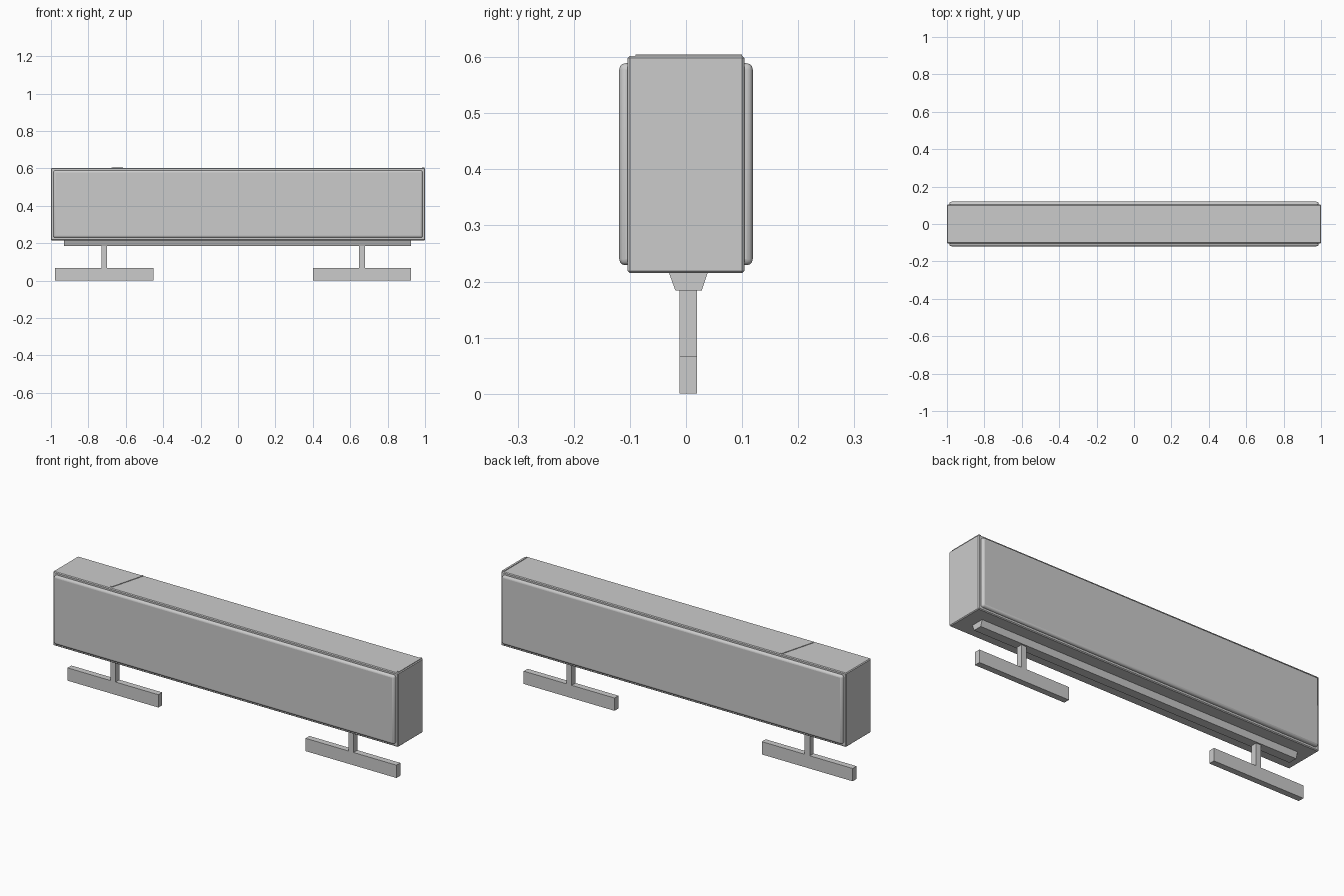
import bpy, bmesh
from mathutils import Vector

cube = bpy.data.objects.get("Cube")
if cube:
    bpy.data.objects.remove(cube, do_unlink=True)

grey = bpy.data.materials.new("light_grey")
grey.use_nodes = True
colour = (0.6, 0.6, 0.6, 1)
grey.diffuse_color = colour
grey.node_tree.nodes["Principled BSDF"].inputs["Base Color"].default_value = colour


def finish(name, bm):
    bmesh.ops.recalc_face_normals(bm, faces=bm.faces)
    mesh = bpy.data.meshes.new(name)
    bm.to_mesh(mesh)
    bm.free()
    mesh.materials.append(grey)
    obj = bpy.data.objects.new(name, mesh)
    bpy.context.collection.objects.link(obj)
    return obj


def prism(name, outline, offset):
    """Extrude a flat outline along an offset vector."""
    bm = bmesh.new()
    face = bm.faces.new([bm.verts.new(p) for p in outline])
    top = bmesh.ops.extrude_face_region(bm, geom=[face])["geom"]
    verts = [v for v in top if isinstance(v, bmesh.types.BMVert)]
    bmesh.ops.translate(bm, verts=verts, vec=Vector(offset))
    return finish(name, bm)


def box(name, x, y, z):
    outline = [(x[0], y[0], z[0]), (x[1], y[0], z[0]),
               (x[1], y[1], z[0]), (x[0], y[1], z[0])]
    return prism(name, outline, (0, 0, z[1] - z[0]))


def bevel(obj, width, segments):
    mod = obj.modifiers.new("edge_bevel", "BEVEL")
    mod.width = width
    mod.segments = segments
    mod.limit_method = "ANGLE"


# Long main housing with slim chamfers
housing = box("housing", (-1, 1), (-0.104, 0.104), (0.215, 0.602))
bevel(housing, 0.004, 1)

# Raised panels with softened corners and rims, front and back
for name, side in (("front_panel", -1), ("back_panel", 1)):
    y = sorted((side * 0.07, side * 0.119))
    panel = box(name, (-0.987, 0.987), y, (0.229, 0.589))
    bevel(panel, 0.011, 3)
    bpy.ops.object.select_all(action="DESELECT")
    panel.select_set(True)
    bpy.context.view_layer.objects.active = panel
    bpy.ops.object.shade_smooth_by_angle()

# Thin slanted strip across the top, and a lip at the left end
prism("top_strip", [(-0.676, -0.088, 0.6), (-0.667, -0.088, 0.6),
                    (-0.616, 0.1, 0.6), (-0.625, 0.1, 0.6)], (0, 0, 0.005))
box("end_lip", (0.985, 0.996), (-0.09, 0.1), (0.6, 0.605))

# Tapered rail underneath
prism("underside_rail", [(-0.93, -0.031, 0.217), (-0.93, 0.039, 0.217),
                         (-0.93, 0.028, 0.184), (-0.93, -0.019, 0.184)],
      (1.855, 0, 0))

# Two T-shaped feet
depth = (-0.012, 0.02)
for name, centre in (("right", -0.716), ("left", 0.663)):
    box(name + "_post", (centre - 0.015, centre + 0.015), depth, (0.066, 0.19))
    box(name + "_foot", (centre - 0.263, centre + 0.263), depth, (0, 0.067))
